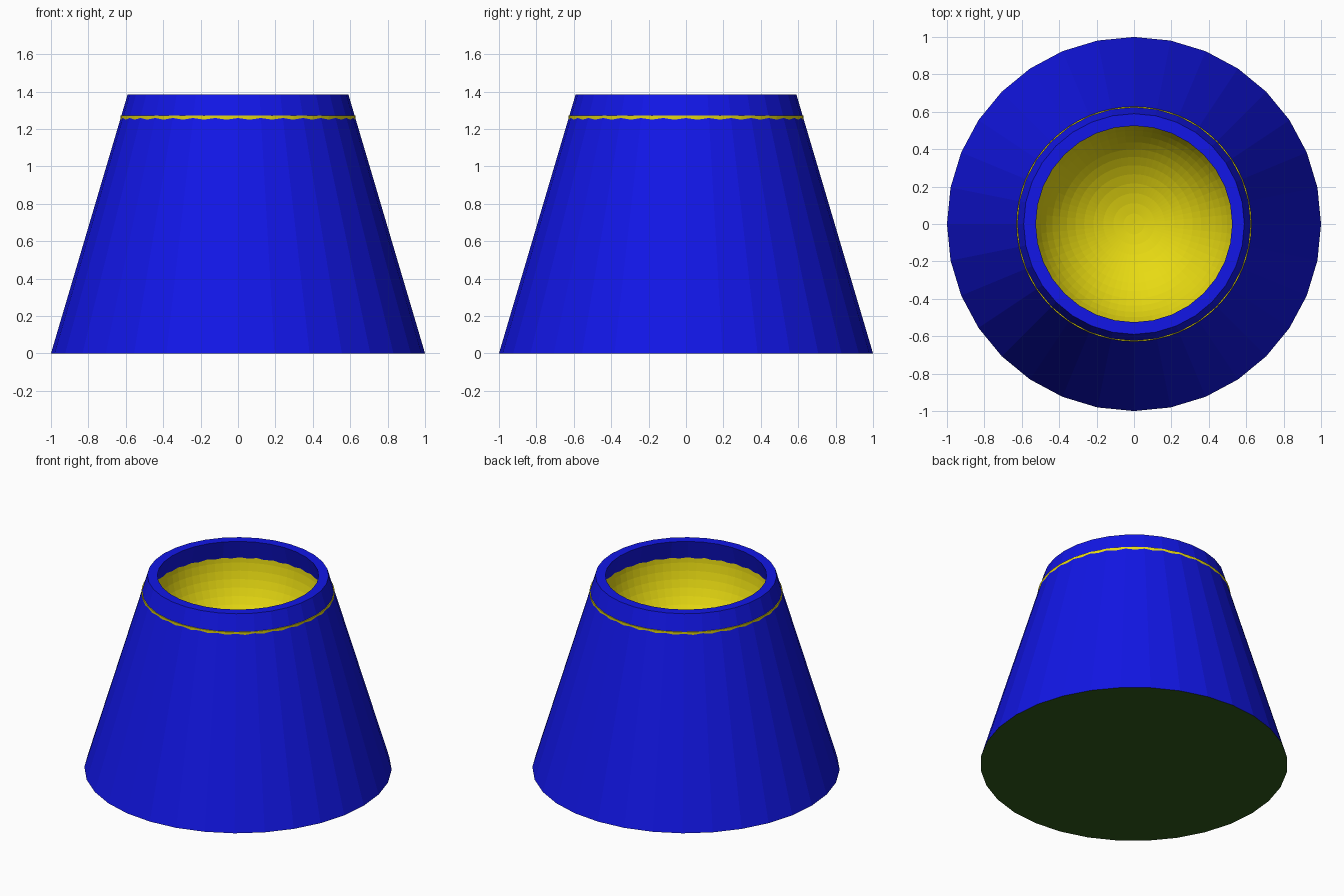
import bpy, bmesh
from math import sin, cos, pi, radians

if "Cube" in bpy.data.objects:
    bpy.data.objects.remove(bpy.data.objects["Cube"])


def material(name, rgb):
    m = bpy.data.materials.new(name)
    m.diffuse_color = (*rgb, 1)
    m.use_nodes = True
    m.node_tree.nodes["Principled BSDF"].inputs["Base Color"].default_value = m.diffuse_color
    return m


def lathe(name, profile, sides, mat, closed=False):
    """Revolve (radius, z) points around z; zero-radius points become poles."""
    bm = bmesh.new()
    rings = []
    for r, z in profile:
        if r < 1e-6:
            rings.append([bm.verts.new((0, 0, z))] * sides)
        else:
            rings.append([bm.verts.new((r * cos(2 * pi * i / sides),
                                        r * sin(2 * pi * i / sides), z))
                          for i in range(sides)])
    pairs = list(zip(rings, rings[1:]))
    if closed:
        pairs.append((rings[-1], rings[0]))
    for a, b in pairs:
        for i in range(sides):
            j = (i + 1) % sides
            quad = list(dict.fromkeys((a[i], a[j], b[j], b[i])))
            bm.faces.new(quad)
    # profiles run anticlockwise in (r, z), so these faces point outward
    me = bpy.data.meshes.new(name)
    bm.to_mesh(me)
    bm.free()
    me.materials.append(mat)
    ob = bpy.data.objects.new(name, me)
    bpy.context.collection.objects.link(ob)
    return ob


blue = material("blue", (0.006, 0.008, 0.8))
yellow = material("yellow", (0.8, 0.7, 0.006))
green = material("green", (0.03, 0.107, 0.01))

# Tapered hollow body with a flat rim
lathe("body", [(1, 0), (0.59, 1.385), (0.525, 1.385), (0.917, 0.06)], 32, blue)

# Base plate, mitred into the body
lathe("base", [(0, 0), (1, 0), (0.917, 0.06), (0, 0.06)], 32, green)

# Thick hemispherical bowl whose lip just breaks through the body wall
RIM, OUTER, INNER, STEPS = 1.271, 0.628, 0.565, 16
arc = [(sin(pi / 2 * k / STEPS), -cos(pi / 2 * k / STEPS)) for k in range(STEPS + 1)]
profile = [(OUTER * r, RIM + OUTER * z) for r, z in arc]
profile += [(INNER * r, RIM + INNER * z) for r, z in reversed(arc)]
lathe("bowl", profile, 64, yellow)
